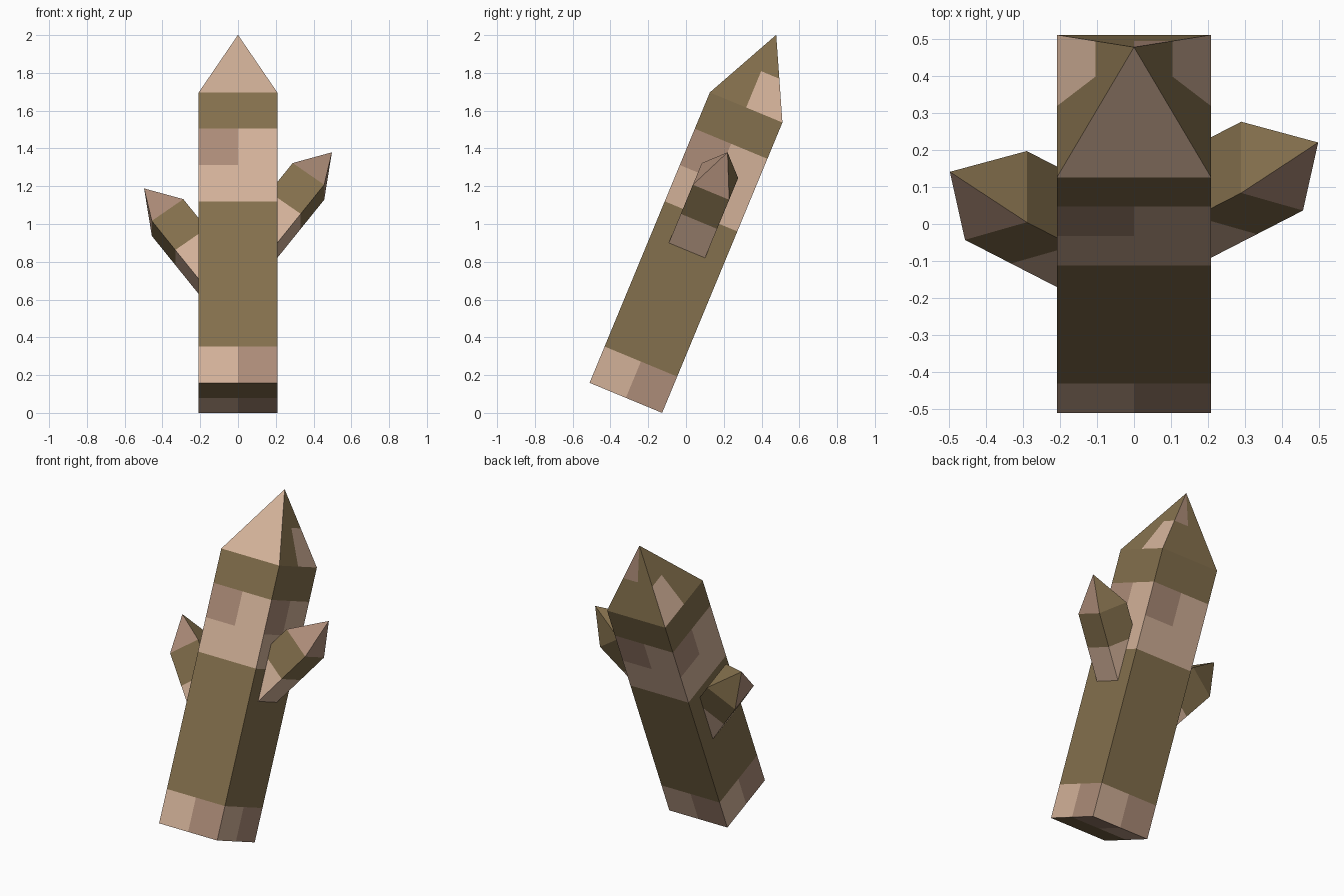
import bpy, bmesh, math
from mathutils import Matrix, Vector

if "Cube" in bpy.data.objects:
    bpy.data.objects.remove(bpy.data.objects["Cube"])

H = 0.208                      # half trunk width, also the size of one colour patch
OLIVE, PALE, PINK = 0, 1, 2


def material(name, rgb):
    m = bpy.data.materials.new(name)
    m.diffuse_color = (*rgb, 1)
    m.use_nodes = True
    m.node_tree.nodes["Principled BSDF"].inputs["Base Color"].default_value = m.diffuse_color
    return m


MATS = [material("olive_brown", (0.231, 0.162, 0.074)),
        material("pale_tan", (0.650, 0.440, 0.318)),
        material("dusty_pink", (0.413, 0.262, 0.188))]


def pointed_post(name, half, rows, tip, matrix, colour):
    """Square post with a pyramid tip. Sides: 0 front, 1 right, 2 back, 3 left.
    colour(side, row, column) picks the patch; rows beyond the post are the tip, side 4 is the base."""
    bm = bmesh.new()

    def patch(pts, index):
        f = bm.faces.new([bm.verts.new(matrix @ p) for p in pts])
        f.material_index = index

    top = rows * H
    levels = [(r * H, half) for r in range(rows + 1)] + [(top + tip / 2, half / 2), (top + tip, 0)]
    for side in range(4):
        turn = Matrix.Rotation(side * math.pi / 2, 3, 'Z')
        for row in range(rows + 2):
            (z0, w0), (z1, w1) = levels[row], levels[row + 1]
            for col in (0, 1):
                a, b = col - 1, col
                pts = [(a * w0, -w0, z0), (b * w0, -w0, z0), (b * w1, -w1, z1), (a * w1, -w1, z1)]
                if w1 == 0:
                    pts.pop()
                patch([turn @ Vector(p) for p in pts], colour(side, row, col))
    # base
    for r in (0, 1):
        for c in (0, 1):
            x0, x1, y0, y1 = (c - 1) * half, c * half, (r - 1) * half, r * half
            patch([Vector(p) for p in ((x0, y0, 0), (x0, y1, 0), (x1, y1, 0), (x1, y0, 0))],
                  colour(4, r, c))
    bmesh.ops.remove_doubles(bm, verts=bm.verts, dist=1e-5)
    bmesh.ops.recalc_face_normals(bm, faces=bm.faces)
    me = bpy.data.meshes.new(name)
    bm.to_mesh(me)
    bm.free()
    for m in MATS:
        me.materials.append(m)
    ob = bpy.data.objects.new(name, me)
    bpy.context.collection.objects.link(ob)


def trunk_colour(side, row, col):
    if side == 4:
        return OLIVE if row == 0 else (PALE, PINK)[col]
    if row == 0:
        return (PALE, PINK)[col]
    if row == 5:
        return PALE
    if row == 6:
        return (PINK, PALE)[col]
    if row >= 8:               # tip
        if side == 0:
            return PALE
        if row == 8 and (side, col) in ((1, 1), (3, 0)):
            return PALE
        if row == 9 and (side, col) == (2, 0):
            return PINK
    return OLIVE


def branch_colour(outer):
    def pick(side, row, col):
        if side == 4 or row < 2:
            return PALE
        if row == 2:
            return OLIVE
        return PINK if side in (0, outer) else OLIVE
    return pick


# leaning trunk
lean = Matrix.Translation((0, -0.3184, 0.0796)) @ Matrix.Rotation(math.radians(-22.5), 4, 'X')
pointed_post("trunk", H, 8, 2 * H, lean, trunk_colour)

# two side branches, the left one lower
for name, sign, height, outer in (("right_branch", 1, 0.74, 1), ("left_branch", -1, 0.533, 3)):
    m = lean @ Matrix.Translation((0, 0, height)) @ Matrix.Rotation(sign * math.radians(36.7), 4, 'Y')
    pointed_post(name, H / 2, 3, H, m, branch_colour(outer))
